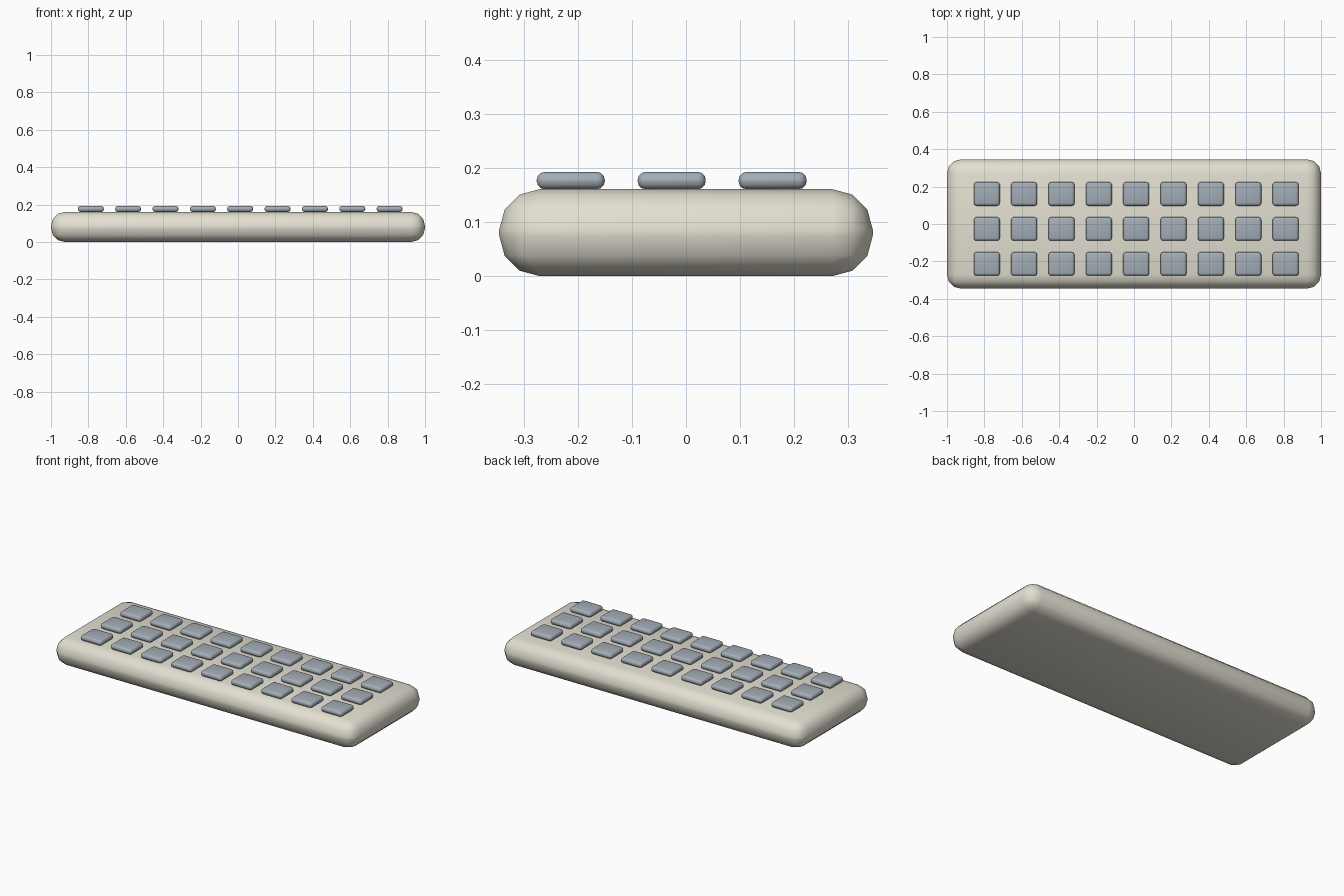
import bpy
import math

if "Cube" in bpy.data.objects:
    bpy.data.objects.remove(bpy.data.objects["Cube"])


def rounded_box(name, size, center, radius, segments, color):
    bpy.ops.mesh.primitive_cube_add(size=1, location=center)
    ob = bpy.context.object
    ob.name = name
    ob.scale = size
    bpy.ops.object.transform_apply(location=False, rotation=False, scale=True)
    bevel = ob.modifiers.new("round_edges", 'BEVEL')
    bevel.width = radius
    bevel.segments = segments
    bevel.limit_method = 'NONE'
    bpy.ops.object.modifier_apply(modifier=bevel.name)
    bpy.ops.object.shade_smooth_by_angle(angle=math.radians(40))
    ob.data.materials.append(color)
    return ob


def material(name, rgb):
    mat = bpy.data.materials.new(name)
    mat.diffuse_color = (*rgb, 1)
    mat.use_nodes = True
    mat.node_tree.nodes["Principled BSDF"].inputs["Base Color"].default_value = mat.diffuse_color
    return mat


cream = material("cream", (0.77, 0.74, 0.64))
blue_grey = material("blue_grey", (0.37, 0.42, 0.47))

# Keyboard body
rounded_box("keyboard_body", (2.0, 0.692, 0.161), (0, 0, 0.0805), 0.075, 3, cream)

# Three rows of nine keys, resting on the body
for row in range(3):
    for col in range(9):
        rounded_box(f"key_{row + 1}_{col + 1}", (0.139, 0.126, 0.032),
                    (-0.787 + 0.1997 * col, -0.2135 + 0.187 * row, 0.177),
                    0.0145, 3, blue_grey)
